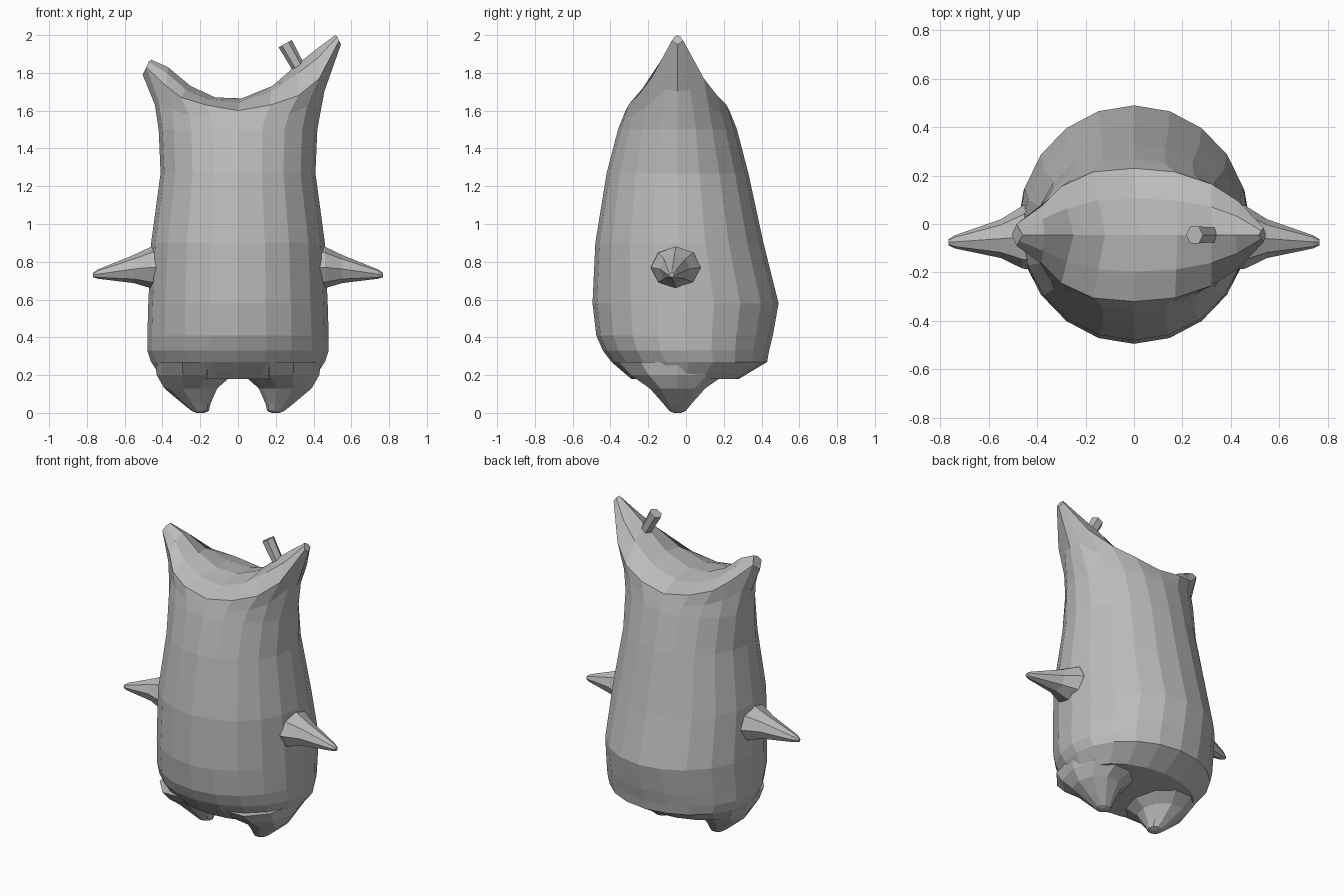
import bpy, bmesh, math
from mathutils import Vector

cube = bpy.data.objects.get("Cube")
if cube:
    bpy.data.objects.remove(cube, do_unlink=True)

grey = bpy.data.materials.new("plain_grey")
grey.use_nodes = True
grey.diffuse_color = (0.5, 0.5, 0.5, 1)
grey.node_tree.nodes["Principled BSDF"].inputs["Base Color"].default_value = (0.5, 0.5, 0.5, 1)

N = 20          # columns around the body
HALF = N // 2
YC = -0.045     # depth of the horn line


def finish(name, bm):
    bmesh.ops.recalc_face_normals(bm, faces=bm.faces)
    mesh = bpy.data.meshes.new(name)
    bm.to_mesh(mesh)
    bm.free()
    mesh.materials.append(grey)
    obj = bpy.data.objects.new(name, mesh)
    bpy.context.collection.objects.link(obj)
    return obj


def bridge(bm, a, b):
    n = len(a)
    for i in range(n):
        j = (i + 1) % n
        bm.faces.new((a[i], a[j], b[j], b[i]))


def loft(name, rings):
    bm = bmesh.new()
    loops = [[bm.verts.new(p) for p in ring] for ring in rings]
    for a, b in zip(loops, loops[1:]):
        bridge(bm, a, b)
    bm.faces.new(loops[0])
    bm.faces.new(loops[-1])
    return finish(name, bm)


def ellipse(centre, u, v, sides):
    steps = [2 * math.pi * k / sides for k in range(sides)]
    return [Vector(centre) + Vector(u) * math.cos(a) + Vector(v) * math.sin(a) for a in steps]


# Body rings from the underside up: height, half width, front, back
body_rings = [
    (0.18, 0.40, -0.29, 0.28), (0.27, 0.46, -0.395, 0.43), (0.33, 0.48, -0.44, 0.44),
    (0.41, 0.48, -0.475, 0.46), (0.58, 0.475, -0.495, 0.49), (0.90, 0.46, -0.48, 0.41),
    (1.27, 0.41, -0.42, 0.33), (1.50, 0.42, -0.36, 0.27),
]
# Horn rim from left tip to right tip: x, z, half depth
rim = [
    (0.545, 1.95, 0), (0.535, 1.97, 0.03), (0.43, 1.77, 0.14), (0.32, 1.68, 0.21),
    (0.17, 1.63, 0.26), (0, 1.60, 0.275), (-0.17, 1.63, 0.26), (-0.30, 1.67, 0.20),
    (-0.38, 1.73, 0.12), (-0.485, 1.83, 0.045), (-0.505, 1.79, 0),
]
# Saddle ridge between the tips: x, z
ridge = [
    (0.515, 2.0), (0.42, 1.93), (0.32, 1.85), (0.18, 1.73), (0.02, 1.665),
    (-0.12, 1.67), (-0.25, 1.73), (-0.37, 1.83), (-0.46, 1.87),
]

bm = bmesh.new()
rows = []
for z, w, front, back in body_rings:
    mid, depth = (front + back) / 2, (back - front) / 2
    rows.append(ellipse((0, mid, z), (w, 0, 0), (0, depth, 0), N))
rim_row = []
for i in range(N):
    x, z, d = rim[min(i, N - i)]
    rim_row.append(Vector((x, YC + (d if i < HALF else -d), z)))
# Neck of the horns, pulled in slightly
neck = [a.lerp(b, 0.45) for a, b in zip(rows[-1], rim_row)]
for p in neck:
    p.x *= 0.96
rows += [neck, rim_row]
loops = [[bm.verts.new(p) for p in row] for row in rows]
for a, b in zip(loops, loops[1:]):
    bridge(bm, a, b)
bm.faces.new(loops[0])

# Saddle strips across the top
top = loops[-1]
strips = []
for k, (x, z) in enumerate(ridge):
    crest = Vector((x, YC, z))
    back, front = top[k + 1], top[N - k - 1]
    strip = [back]
    for side in (back, None, front):
        p = crest.copy()
        if side:
            p = side.co.lerp(crest, 0.45)
            p.z = side.co.z + (z - side.co.z) * 0.7
        strip.append(bm.verts.new(p))
    strips.append(strip + [front])
for a, b in zip(strips, strips[1:]):
    for k in range(4):
        bm.faces.new((a[k], a[k + 1], b[k + 1], b[k]))
bm.faces.new([top[0]] + strips[0])
bm.faces.new([top[HALF]] + strips[-1])
finish("body_with_horns", bm)

# Arm: x, z, half depth, half height
arm = [(0.40, 0.77, 0.14, 0.115), (0.46, 0.77, 0.13, 0.11), (0.55, 0.762, 0.08, 0.075),
       (0.74, 0.735, 0.027, 0.025), (0.767, 0.73, 0.012, 0.012)]
# Foot: z, x, half width, half depth
foot = [(0.27, 0.23, 0.21, 0.33), (0.20, 0.23, 0.20, 0.26), (0.13, 0.25, 0.14, 0.155),
        (0.05, 0.22, 0.075, 0.08), (0.01, 0.20, 0.045, 0.045), (0, 0.20, 0.02, 0.02)]
for side, s in (("left", 1), ("right", -1)):
    loft(side + "_arm", [ellipse((s * x, -0.05 - 0.07 * (x - 0.4), z), (0, d, 0), (0, 0, h), 8)
                         for x, z, d, h in arm])
    loft(side + "_foot", [ellipse((s * x, YC, z), (w, 0, 0), (0, d, 0), 10)
                          for z, x, w, d in foot])

# Small stub on the left horn
base, tip = Vector((0.32, YC, 1.83)), Vector((0.25, YC, 1.955))
across = (tip - base).normalized().cross(Vector((0, 1, 0)))
loft("horn_stub", [ellipse(c, across * r, (0, r, 0), 6) for c, r in ((base, 0.035), (tip, 0.04))])
